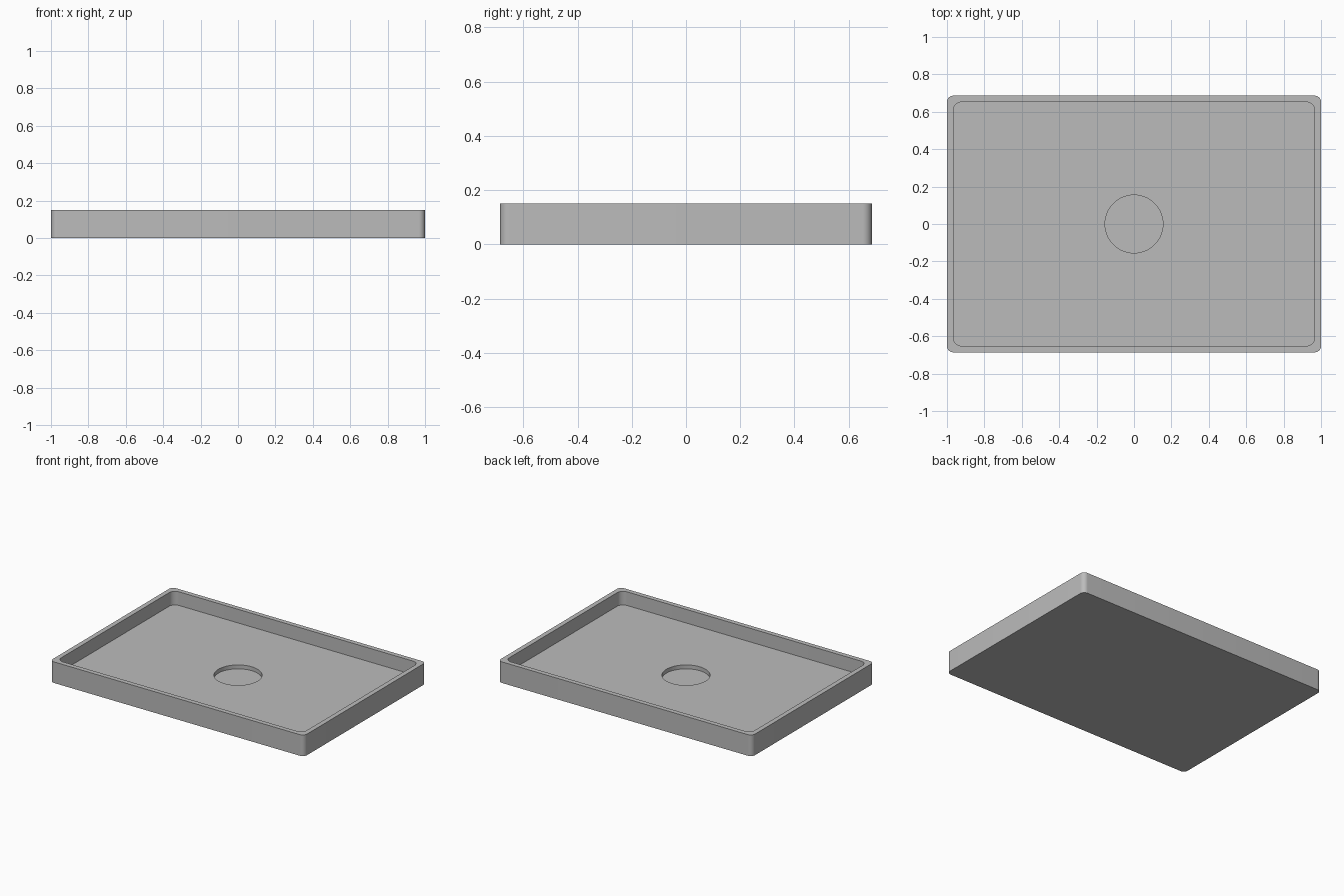
import bpy, bmesh
from math import cos, sin, pi, radians

cube = bpy.data.objects.get("Cube")
if cube:
    bpy.data.objects.remove(cube, do_unlink=True)

STEPS = 12                      # points per corner
HALF_X, HALF_Y, HEIGHT = 1.0, 0.686, 0.15
WALL, FLOOR_Z = 0.034, 0.053
RECESS_R, RECESS_Z = 0.155, 0.025


def rounded_rect(hx, hy, r):
    """Outline of a rectangle with filleted corners."""
    points = []
    for q, (sx, sy) in enumerate([(1, 1), (-1, 1), (-1, -1), (1, -1)]):
        for k in range(STEPS):
            a = (q + k / (STEPS - 1)) * pi / 2
            points.append((sx * (hx - r) + r * cos(a), sy * (hy - r) + r * sin(a)))
    return points


def circle(r):
    n = 4 * STEPS
    return [(r * cos((i + 0.5) * 2 * pi / n), r * sin((i + 0.5) * 2 * pi / n))
            for i in range(n)]


# Outlines from the underside, over the rim, down to the round recess
outer = rounded_rect(HALF_X, HALF_Y, 0.034)
inner = rounded_rect(HALF_X - WALL, HALF_Y - WALL, 0.045)
recess = circle(RECESS_R)
sections = [(outer, 0), (outer, HEIGHT), (inner, HEIGHT),
            (inner, FLOOR_Z), (recess, FLOOR_Z), (recess, RECESS_Z)]

bm = bmesh.new()
rings = [[bm.verts.new((x, y, z)) for x, y in outline] for outline, z in sections]
for low, high in zip(rings, rings[1:]):
    for i in range(len(low)):
        j = (i + 1) % len(low)
        bm.faces.new((low[i], low[j], high[j], high[i]))
bm.faces.new(rings[0][::-1])    # underside
bm.faces.new(rings[-1])         # recess floor
bmesh.ops.recalc_face_normals(bm, faces=bm.faces)

mesh = bpy.data.meshes.new("tray")
bm.to_mesh(mesh)
bm.free()
tray = bpy.data.objects.new("tray", mesh)
bpy.context.collection.objects.link(tray)

# Plain grey
grey = bpy.data.materials.new("plain grey")
grey.use_nodes = True
colour = (0.5, 0.5, 0.5, 1)
grey.diffuse_color = colour
grey.node_tree.nodes["Principled BSDF"].inputs["Base Color"].default_value = colour
mesh.materials.append(grey)

# Smooth fillets, sharp edges
bpy.ops.object.select_all(action="DESELECT")
tray.select_set(True)
bpy.context.view_layer.objects.active = tray
bpy.ops.object.shade_smooth_by_angle(angle=radians(30))
